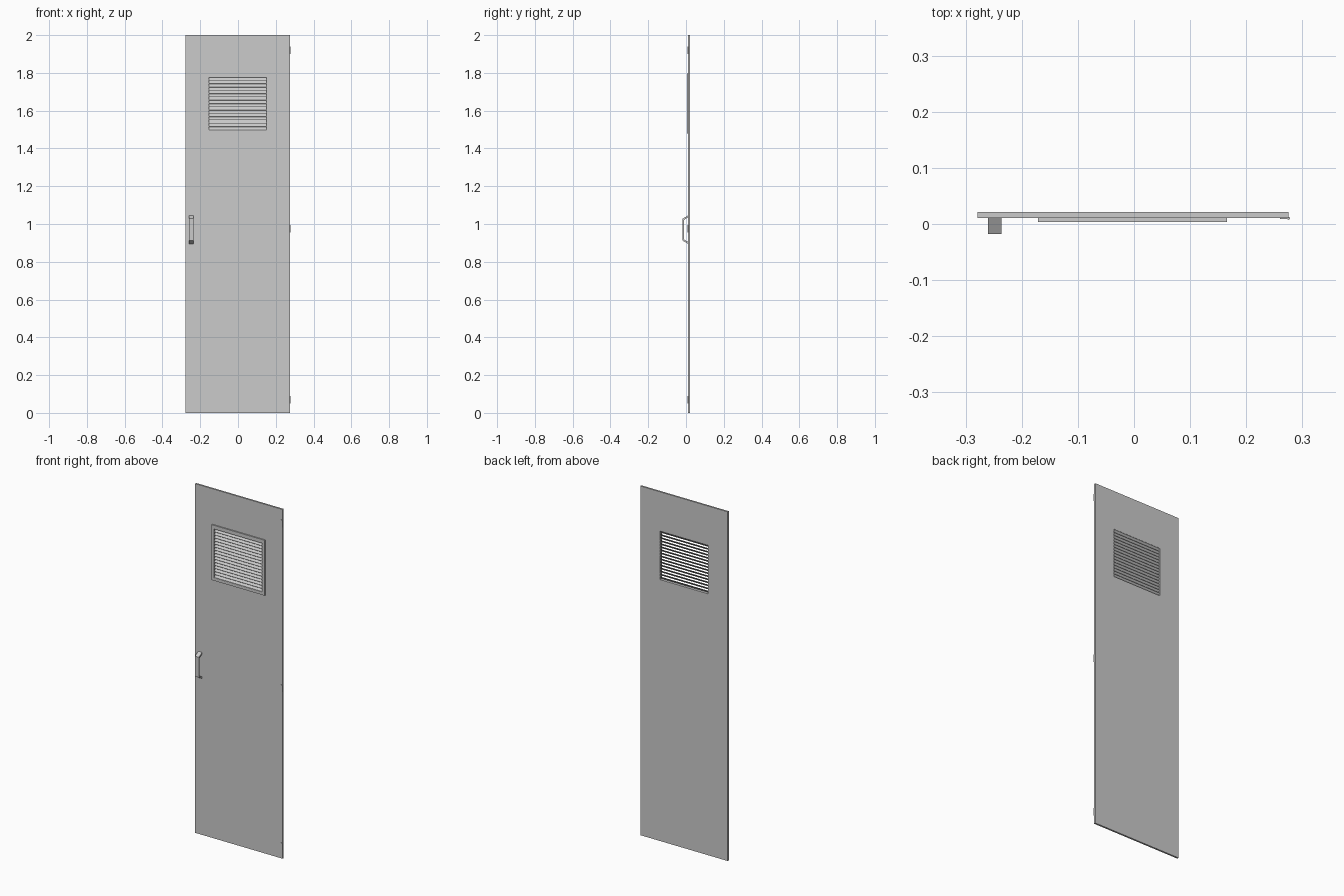
import bpy, bmesh
from mathutils import Vector

if "Cube" in bpy.data.objects:
    bpy.data.objects.remove(bpy.data.objects["Cube"])

steel = bpy.data.materials.new("grey_steel")
steel.use_nodes = True
steel.diffuse_color = (0.6, 0.6, 0.6, 1)
steel.node_tree.nodes["Principled BSDF"].inputs["Base Color"].default_value = (0.6, 0.6, 0.6, 1)


def finish(name, bm):
    bmesh.ops.recalc_face_normals(bm, faces=bm.faces)
    mesh = bpy.data.meshes.new(name)
    bm.to_mesh(mesh)
    bm.free()
    mesh.materials.append(steel)
    obj = bpy.data.objects.new(name, mesh)
    bpy.context.collection.objects.link(obj)
    return obj


def extrude_x(name, profile, x0, x1):
    """Prism along x from a (y, z) profile."""
    bm = bmesh.new()
    face = bm.faces.new([bm.verts.new((x0, y, z)) for y, z in profile])
    new = bmesh.ops.extrude_face_region(bm, geom=[face])["geom"]
    bmesh.ops.translate(bm, vec=Vector((x1 - x0, 0, 0)),
                        verts=[v for v in new if isinstance(v, bmesh.types.BMVert)])
    return finish(name, bm)


def ring(name, outer, inner, front, back):
    """Rectangular plate with a rectangular opening; bounds are x0, x1, z0, z1."""
    bm = bmesh.new()

    def loop(b, y):
        x0, x1, z0, z1 = b
        return [bm.verts.new((x, y, z)) for x, z in ((x0, z0), (x1, z0), (x1, z1), (x0, z1))]

    loops = [loop(outer, front), loop(inner, front), loop(inner, back), loop(outer, back)]
    for a, b in zip(loops, loops[1:] + loops[:1]):
        for i in range(4):
            j = (i + 1) % 4
            bm.faces.new((a[i], a[j], b[j], b[i]))
    return finish(name, bm)


# Door leaf with vent opening
FRONT, BACK = 0.011, 0.021
opening = (-0.154, 0.15, 1.497, 1.776)
ring("door_panel", (-0.279, 0.275, 0, 2), opening, FRONT, BACK)

# Raised vent frame
ring("vent_frame", (-0.171, 0.166, 1.48, 1.797), opening, 0.004, FRONT)

# Louvre slats, low at the front and high at the back
COUNT = 16
pitch = (opening[3] - opening[2]) / COUNT
for i in range(COUNT):
    z = opening[2] + i * pitch
    t = 0.0015
    extrude_x(f"vent_slat_{i + 1}",
              [(0.006, z), (0.02, z + pitch - t), (0.02, z + pitch), (0.006, z + t)],
              opening[0], opening[1])

# Pull handle: flat bar bent into a shallow trapezoid
extrude_x("pull_handle",
          [(FRONT, 0.895), (-0.018, 0.912), (-0.018, 1.028), (FRONT, 1.045),
           (FRONT, 1.035), (-0.011, 1.021), (-0.011, 0.919), (FRONT, 0.905)],
          -0.26, -0.236)

# Hinges: thin leaf and knuckle
for label, z in (("lower", 0.07), ("middle", 0.975), ("upper", 1.92)):
    extrude_x(f"{label}_hinge_leaf",
              [(0.009, z - 0.02), (0.009, z + 0.02), (FRONT, z + 0.02), (FRONT, z - 0.02)],
              0.26, 0.276)
    bpy.ops.mesh.primitive_cylinder_add(vertices=16, radius=0.0025, depth=0.04,
                                        location=(0.2755, 0.01, z))
    pin = bpy.context.object
    pin.name = f"{label}_hinge_pin"
    pin.data.materials.append(steel)
    bpy.ops.object.shade_smooth_by_angle()
